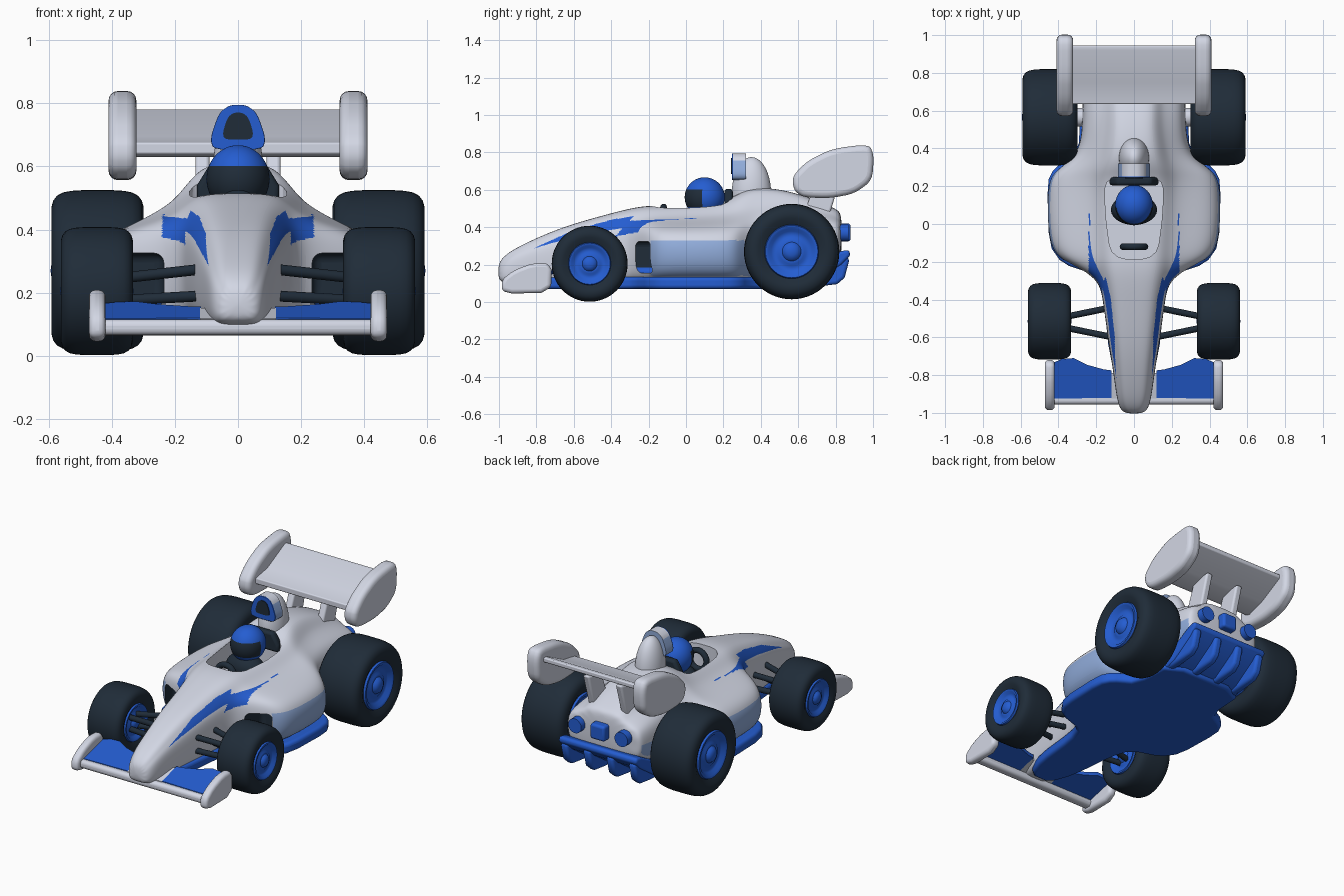
import bpy, bmesh, math
from mathutils import Vector, Matrix

cube = bpy.data.objects.get("Cube")
if cube:
    bpy.data.objects.remove(cube)


def material(name, colour):
    m = bpy.data.materials.new(name)
    m.use_nodes = True
    m.diffuse_color = (*colour, 1)
    bsdf = next(n for n in m.node_tree.nodes if n.type == 'BSDF_PRINCIPLED')
    bsdf.inputs["Base Color"].default_value = (*colour, 1)
    bsdf.inputs["Roughness"].default_value = 0.6
    return m


white = material("white", (.65, .68, .78))
blue = material("blue", (.018, .11, .64))
pale = material("pale blue", (.28, .41, .70))
dark = material("charcoal", (.014, .025, .040))
ALL = (white, blue, pale, dark)
SIDES = ((1, "left"), (-1, "right"))


def finish(bm, name, mats, angle=50):
    bmesh.ops.recalc_face_normals(bm, faces=bm.faces)
    me = bpy.data.meshes.new(name)
    bm.to_mesh(me)
    bm.free()
    ob = bpy.data.objects.new(name, me)
    bpy.context.collection.objects.link(ob)
    for m in mats if isinstance(mats, tuple) else (mats,):
        me.materials.append(m)
    shade(ob, angle)
    return ob


def activate(ob):
    bpy.ops.object.select_all(action='DESELECT')
    ob.select_set(True)
    bpy.context.view_layer.objects.active = ob


def shade(ob, angle=50):
    activate(ob)
    bpy.ops.object.shade_smooth_by_angle(angle=math.radians(angle))


def modify(ob, kind, **settings):
    mod = ob.modifiers.new(kind.title(), kind)
    for key, value in settings.items():
        setattr(mod, key, value)
    activate(ob)
    bpy.ops.object.modifier_apply(modifier=mod.name)


def soften(pts, times):
    # corner cutting rounds an outline
    for _ in range(times):
        new = []
        for i, a in enumerate(pts):
            a, b = Vector(a), Vector(pts[(i + 1) % len(pts)])
            new += [a.lerp(b, .2), a.lerp(b, .8)]
        pts = new
    return pts


def prism(name, pts, axis, lo, hi, mats, bevel=0, rounds=0):
    bm = bmesh.new()
    rings = []
    for c in (lo, hi):
        ring = []
        for a, b in soften(pts, rounds):
            co = {'x': (c, a, b), 'y': (a, c, b), 'z': (a, b, c)}[axis]
            ring.append(bm.verts.new(co))
        rings.append(ring)
        bm.faces.new(ring)
    n = len(rings[0])
    for i in range(n):
        j = (i + 1) % n
        bm.faces.new((rings[0][i], rings[0][j], rings[1][j], rings[1][i]))
    ob = finish(bm, name, mats)
    if bevel:
        modify(ob, 'BEVEL', width=bevel, segments=4, limit_method='ANGLE',
               angle_limit=math.radians(50))
        shade(ob)
    return ob


def box(name, x, y, z, mats, bevel=0):
    return prism(name, [(x[0], y[0]), (x[1], y[0]), (x[1], y[1]), (x[0], y[1])],
                 'z', z[0], z[1], mats, bevel)


def ball(name, centre, size, mats):
    bm = bmesh.new()
    bmesh.ops.create_uvsphere(bm, u_segments=48, v_segments=32, radius=1,
                              matrix=Matrix.Translation(centre) @ Matrix.Diagonal((*size, 1)))
    return finish(bm, name, mats)


def rod(name, a, b, radius, mats):
    a, b = Vector(a), Vector(b)
    spin = (b - a).to_track_quat('Z', 'Y').to_matrix().to_4x4()
    bm = bmesh.new()
    bmesh.ops.create_cone(bm, cap_ends=True, segments=20, radius1=radius, radius2=radius,
                          depth=(b - a).length, matrix=Matrix.Translation((a + b) / 2) @ spin)
    return finish(bm, name, mats)


def revolve(name, profile, centre, mats):
    bm = bmesh.new()
    vs = [bm.verts.new((x, 0, r)) for x, r in profile]
    es = [bm.edges.new(p) for p in zip(vs, vs[1:])]
    bmesh.ops.spin(bm, geom=vs + es, cent=(0, 0, 0), axis=(1, 0, 0),
                   angle=math.tau, steps=56, use_duplicate=False)
    bmesh.ops.remove_doubles(bm, verts=bm.verts, dist=1e-4)
    bmesh.ops.translate(bm, verts=bm.verts, vec=centre)
    return finish(bm, name, mats)


def inside(p, poly):
    hit = False
    for (ax, ay), (bx, by) in zip(poly, poly[1:] + poly[:1]):
        if (ay > p[1]) != (by > p[1]) and p[0] < (bx - ax) * (p[1] - ay) / (by - ay) + ax:
            hit = not hit
    return hit


# Body shell: y, bottom, pod half width, pod height, hump half width, top
STATIONS = [
    (-1.005, .12, .05, .17, .035, .205), (-.97, .10, .08, .20, .06, .25),
    (-.9, .09, .095, .24, .075, .295), (-.75, .085, .115, .29, .09, .365),
    (-.6, .09, .14, .33, .11, .42), (-.4, .10, .165, .36, .135, .475),
    (-.28, .10, .19, .37, .165, .505), (-.2, .10, .38, .37, .185, .515),
    (-.12, .10, .46, .37, .195, .515), (.2, .10, .465, .37, .21, .535),
    (.28, .10, .43, .37, .205, .58), (.36, .10, .30, .40, .17, .615),
    (.5, .12, .275, .43, .145, .605), (.65, .16, .275, .43, .145, .565),
    (.8, .20, .265, .42, .15, .50), (.835, .23, .24, .40, .14, .475)]
bm = bmesh.new()
rings = []
for y, zb, wp, zp, wh, zt in STATIONS:
    half = [(.75 * wp, zb), (wp, zb + .25 * (zp - zb)), (wp, zp - .02),
            (wh + .6 * (wp - wh), zp + .24 * (zt - zp)), (wh, zp + .52 * (zt - zp)),
            (.72 * wh, zt)]
    loop = [(0, zb)] + half + [(0, zt)] + [(-x, z) for x, z in reversed(half)]
    rings.append([bm.verts.new((x, y, z)) for x, z in loop])
for a, b in zip(rings, rings[1:]):
    for i in range(len(a)):
        j = (i + 1) % len(a)
        bm.faces.new((a[i], a[j], b[j], b[i]))
bm.faces.new(rings[0])
bm.faces.new(rings[-1])
body = finish(bm, "body_shell", ALL)
modify(body, 'SUBSURF', levels=4)

# Cockpit opening and side intakes
cutters = [prism("cockpit_cutter", [(-.12, -.185), (.12, -.185), (.152, .05), (.155, .255),
                                    (-.155, .255), (-.152, .05)], 'z', .36, .8, ALL, 0, 2)]
for s, side in SIDES:
    cutters.append(box(side + "_intake_cutter", sorted((s * .235, s * .37)), (-.4, -.1),
                       (.155, .325), ALL, .03))
    for f in cutters[-1].data.polygons:
        f.material_index = 3
for c in cutters:
    c.hide_render = True
    modify(body, 'BOOLEAN', object=c, operation='DIFFERENCE', solver='EXACT')
    bpy.data.objects.remove(c)
shade(body, 40)

# Painted bolt, lower pod panels and intake floors
BOLT = [(-.82, .285), (-.6, .385), (-.4, .44), (-.28, .46), (-.3, .435), (.11, .45),
        (.11, .43), (-.1, .405), (-.38, .35), (-.34, .395), (-.5, .37), (-.7, .32)]
for f in body.data.polygons:
    x, y, z = f.center
    if f.material_index == 3:
        f.material_index = 1 if z < .2 else 3
        continue
    f.material_index = 0
    if (.165 if y > -.2 else .06) < abs(x) < .24 and inside((y, z), BOLT):
        f.material_index = 1
    elif abs(x) > .25 and z < .33 and -.19 < y < .8 and abs(f.normal.x) > .5:
        f.material_index = 2

# Floor, diffuser ramp and fins
right_edge = [(.07, -.86), (.13, -.7), (.16, -.4), (.2, -.27), (.38, -.21), (.45, -.11),
              (.46, .22), (.42, .30), (.295, .37), (.28, .66)]
prism("floor", right_edge + [(-x, y) for x, y in reversed(right_edge)], 'z', .07, .135,
      blue, .02, 1)
prism("diffuser", [(.56, .07), (.68, .10), (.83, .2), (.88, .25), (.87, .28), (.82, .27),
                   (.56, .13)], 'x', -.27, .27, blue, .015)
for i, x in enumerate((-.235, -.08, .08, .235)):
    prism(f"diffuser_fin_{i + 1}", [(.56, .08), (.68, .08), (.84, .10), (.88, .25), (.8, .23)],
          'x', x - .026, x + .026, blue, .02, 1)

# Tail lights
box("centre_tail_light", (-.05, .05), (.8, .88), (.325, .42), blue, .015)
for s, side in SIDES:
    rod(side + "_tail_light", (s * .16, .78, .37), (s * .16, .87, .37), .045, blue)

# Front wing
box("front_wing_bar", (-.44, .44), (-.955, -.895), (.065, .115), white, .02)


def flap(name, outline, mats):
    ob = prism(name, outline, 'z', .095, .117, mats)
    for v in ob.data.vertices:
        v.co.z += .25 * (v.co.y + .93)


flap("front_wing_centre", [(-.12, -.925), (.12, -.925), (.12, -.79), (-.12, -.79)], white)
for s, side in SIDES:
    flap(side + "_front_wing_flap",
         [(s * x, y) for x, y in ((.118, -.92), (.43, -.925), (.43, -.735), (.38, -.715),
                                  (.32, -.71), (.25, -.745), (.16, -.77), (.118, -.775))], blue)
    prism(side + "_front_endplate", [(-.985, .045), (-.985, .12), (-.92, .17), (-.82, .208),
                                     (-.72, .208), (-.72, .05)],
          'x', *sorted((s * .42, s * .472)), white, .02, 1)

# Rear wing
prism("rear_wing_plane", [(.635, .64), (.635, .675), (.75, .695), (.92, .78), (.945, .78),
                          (.945, .755), (.78, .665), (.67, .63)],
      'x', -.36, .36, white, .006)
for s, side in SIDES:
    prism(side + "_rear_endplate", [(.57, .63), (.575, .68), (.65, .755), (.78, .82),
                                    (.98, .845), (1.005, .78), (.995, .65), (.9, .58),
                                    (.77, .555), (.63, .56), (.585, .59)],
          'x', *sorted((s * .322, s * .41)), white, .04, 2)
    prism(side + "_wing_strut", [(.64, .5), (.76, .44), (.83, .68), (.7, .66)],
          'x', *sorted((s * .09, s * .135)), white, .012)

# Air intake behind the driver
ball("engine_cover_fin", (0, .35, .58), (.08, .105, .195), white)
hood = [(-.078, .652), (.078, .652), (.088, .69), (.06, .77), (.025, .795),
        (-.025, .795), (-.06, .77), (-.088, .69)]
sleeve = prism("intake_sleeve", hood, 'y', .252, .32, (pale, white), 0, 2)
for f in sleeve.data.polygons:
    f.material_index = int(f.normal.z > .45)
prism("intake_rim", hood, 'y', .245, .254, blue, .003, 2)
prism("intake_opening", [(x * .55, .73 + (z - .728) * .6) for x, z in hood],
      'y', .241, .249, dark, 0, 2)

# Driver
helmet = ball("helmet", (0, .1, .56), (.1, .107, .107), (blue, dark))
for f in helmet.data.polygons:
    x, y, z = f.center
    f.material_index = int(y < .085 and .51 < z < .598)
ball("driver_shoulders", (0, .075, .425), (.122, .08, .08), dark)
prism("headrest", [(-.13, .49), (.13, .49), (.13, .54), (.09, .605), (-.09, .605),
                   (-.13, .54)], 'y', .205, .25, dark, .015)
bm = bmesh.new()
ring = [bm.verts.new((.058 + .018 * math.cos(a), 0, .018 * math.sin(a)))
        for a in (k * math.tau / 12 for k in range(12))]
edges = [bm.edges.new((ring[i - 1], ring[i])) for i in range(12)]
bmesh.ops.spin(bm, geom=ring + edges, cent=(0, 0, 0), axis=(0, 0, 1), angle=math.tau, steps=32)
bmesh.ops.remove_doubles(bm, verts=bm.verts, dist=1e-4)
bmesh.ops.transform(bm, verts=bm.verts, matrix=Matrix.Translation((0, -.12, .45))
                    @ Matrix.Rotation(math.radians(90), 4, 'X'))
finish(bm, "steering_wheel", dark)


def wheel(name, centre, w, R, h):
    tread = [(.85, h), (.99, .7 * R), (1, .79 * R), (.96, .87 * R), (.88, .93 * R),
             (.75, .97 * R), (.57, .99 * R), (.3, R)]
    tread = [(-x * w, r) for x, r in tread] + [(x * w, r) for x, r in reversed(tread)]
    revolve(name + "_tyre", tread + tread[:1], centre, dark)
    rim = [(1.02, 0), (1, .15), (.95, .28), (.84, .36), (.84, .48), (.78, .56),
           (.8, .78), (.93, .88), (.95, 1), (.8, 1.06)]
    rim = [(x * w, r * h) for x, r in rim]
    revolve(name + "_rim", rim + [(-x, r) for x, r in reversed(rim)], centre, blue)


# Wheels, suspension arms and rear axle
for s, side in SIDES:
    wheel(side + "_front_wheel", (s * .447, -.515, .205), .114, .203, .11)
    wheel(side + "_rear_wheel", (s * .445, .565, .27), .146, .255, .14)
    for level, z_in, z_out in (("upper", .275, .245), ("lower", .19, .175)):
        for end, y_in, y_out in (("front", -.6, -.545), ("rear", -.44, -.495)):
            rod(f"{side}_{level}_{end}_arm", (s * .11, y_in, z_in), (s * .38, y_out, z_out),
                .017, dark)
    rod(side + "_rear_axle", (s * .2, .565, .27), (s * .36, .565, .27), .05, white)
